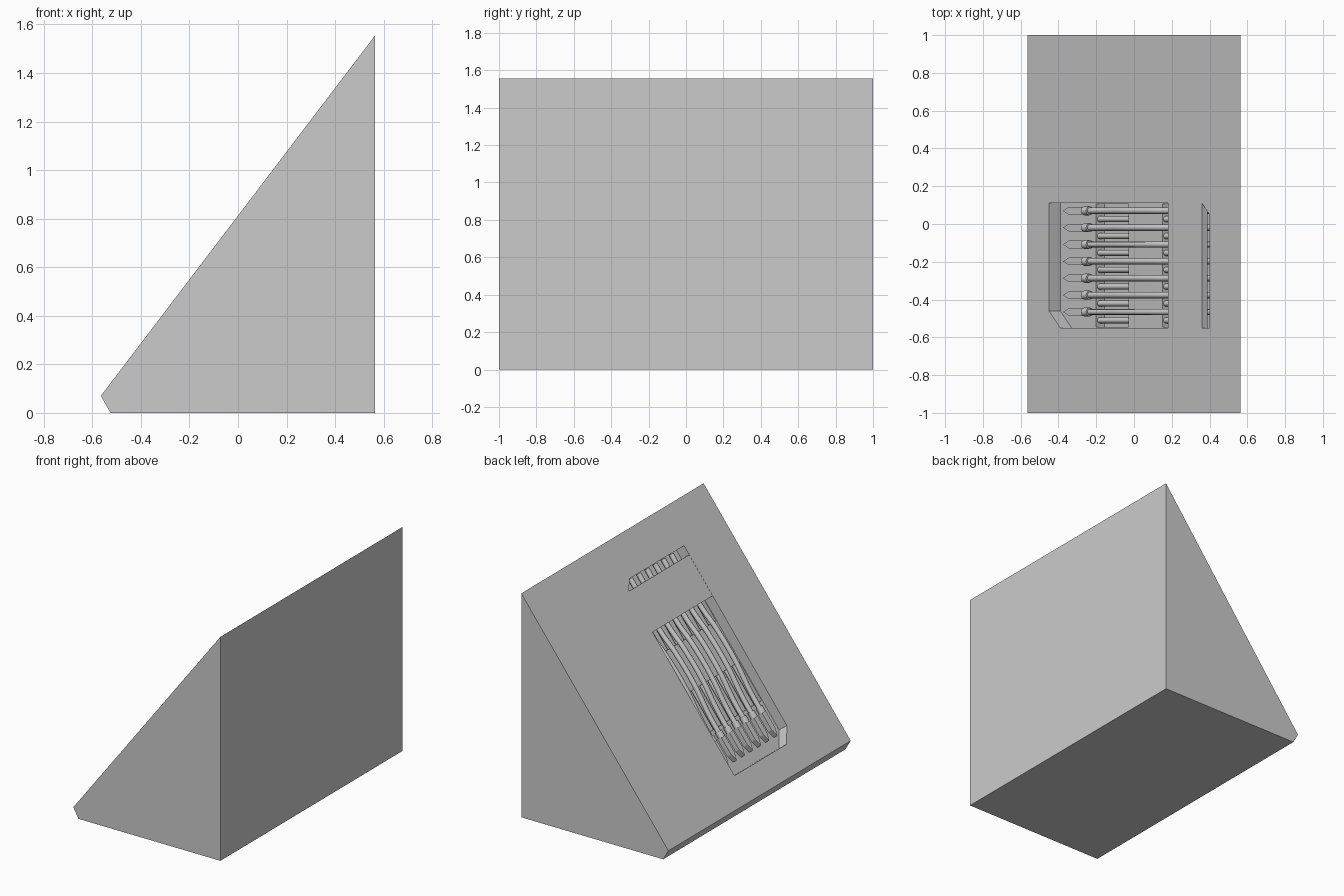
import bpy, bmesh, math
from mathutils import Matrix, Vector

if "Cube" in bpy.data.objects:
    bpy.data.objects.remove(bpy.data.objects["Cube"])

# Slope frame: X runs up the slope, Y across it, Z out of it
LOW, HIGH = Vector((-0.565, 0, 0.07)), Vector((0.565, 0, 1.555))
D = (HIGH - LOW).normalized()
N = Vector((-D.z, 0, D.x))
O = (LOW + HIGH) / 2
M = Matrix(((D.x, 0, N.x, O.x), (D.y, 1, N.y, O.y), (D.z, 0, N.z, O.z), (0, 0, 0, 1)))


def along(x, depth=0.0):
    """Slope position seen at plan position x, at a depth under the surface."""
    return (x - D.z * depth) / D.x


def prism(name, base, offset, matrix=Matrix()):
    bm = bmesh.new()
    face = bm.faces.new([bm.verts.new(p) for p in base])
    ext = bmesh.ops.extrude_face_region(bm, geom=[face])
    bmesh.ops.translate(bm, vec=offset, verts=[v for v in ext['geom'] if isinstance(v, bmesh.types.BMVert)])
    bmesh.ops.recalc_face_normals(bm, faces=bm.faces)
    bm.transform(matrix)
    me = bpy.data.meshes.new(name)
    bm.to_mesh(me)
    bm.free()
    ob = bpy.data.objects.new(name, me)
    bpy.context.collection.objects.link(ob)
    return ob


def slope_box(name, x0, x1, y0, y1, top, bottom):
    base = [(x0, y0, top), (x1, y0, top), (x1, y1, top), (x0, y1, top)]
    return prism(name, base, (0, 0, bottom - top), M)


def cut(target, cutter):
    mod = target.modifiers.new('cut', 'BOOLEAN')
    mod.operation, mod.solver, mod.object = 'DIFFERENCE', 'EXACT', cutter
    bpy.context.view_layer.objects.active = target
    bpy.ops.object.modifier_apply(modifier=mod.name)
    bpy.data.objects.remove(cutter)


def rod(name, path, y, radius):
    """Round wire through (plan x, depth) points."""
    cu = bpy.data.curves.new(name, 'CURVE')
    cu.dimensions = '3D'
    cu.bevel_depth, cu.bevel_resolution, cu.use_fill_caps = radius, 2, True
    cu.resolution_u = 5
    sp = cu.splines.new('BEZIER')
    sp.bezier_points.add(len(path) - 1)
    for p, (x, h) in zip(sp.bezier_points, path):
        p.co = M @ Vector((along(x, h), y, -h))
        p.handle_left_type = p.handle_right_type = 'AUTO'
    ob = bpy.data.objects.new(name, cu)
    bpy.context.collection.objects.link(ob)
    bpy.ops.object.select_all(action='DESELECT')
    ob.select_set(True)
    bpy.context.view_layer.objects.active = ob
    bpy.ops.object.convert(target='MESH')
    bpy.ops.object.shade_smooth_by_angle(angle=math.radians(50))


# Wedge body
body = prism('wedge_body', [(-0.565, -1, 0.07), (-0.525, -1, 0), (0.565, -1, 0), (0.565, -1, 1.555)], (0, 2, 0))

# Recess with two clipped corners, then deeper pockets in its floor
FLOOR = 0.075
Y0, Y1 = -0.55, 0.11
outline = [(-0.39, Y0), (0.40, Y0), (0.40, 0.05), (0.36, Y1), (-0.45, Y1), (-0.45, -0.46)]
cut(body, prism('recess_cutter', [(along(x), y, 0.1) for x, y in outline], (0, 0, -0.1 - FLOOR), M))
for a, b in [(-0.20, -0.03), (0.15, 0.24)]:
    cut(body, slope_box('pocket_cutter', along(a, FLOOR), along(b, FLOOR), Y0 + 0.005, Y1 - 0.005, -0.06, -0.13))

# Flush cover plate over the wires
slope_box('cover_plate', along(0.18), along(0.36), Y0 - 0.005, Y1 + 0.005, -0.001, -0.036)

for i in range(7):
    y = 0.07 - 0.0893 * i
    # Upper wire with a gentle bow
    rod('contact_wire', [(0.44, 0.054), (0.20, 0.054), (0.10, 0.036), (-0.05, 0.030),
                         (-0.17, 0.050), (-0.25, 0.052)], y, 0.017)
    # Collar and pointed tip
    h = 0.05
    rod('wire_collar', [(-0.262, h), (-0.235, h)], y, 0.024)
    s0, s1, s2 = along(-0.26, h), along(-0.335, h), along(-0.365, h)
    tip = [(s0, y - 0.02, -0.036), (s0, y + 0.02, -0.036), (s1, y + 0.02, -0.036),
           (s2, y, -0.036), (s1, y - 0.02, -0.036)]
    prism('wire_tip', tip, (0, 0, -0.036), M)
    # Lower wire between the upper ones, passing under the floor ledge
    rod('lower_wire', [(-0.185, 0.098), (-0.02, 0.098), (0.14, 0.098), (0.26, 0.098)], y - 0.0446, 0.016)
